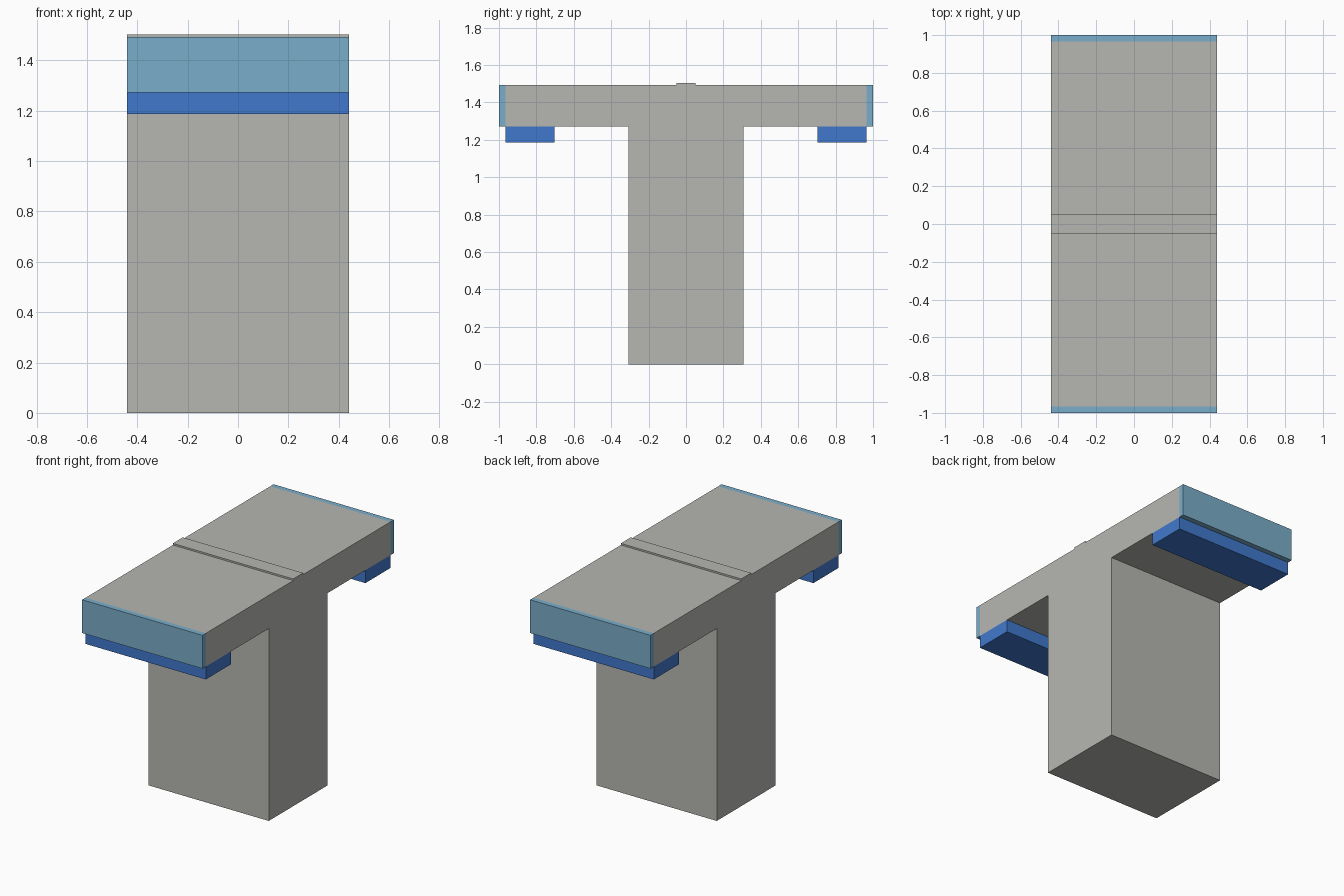
import bpy

if "Cube" in bpy.data.objects:
    bpy.data.objects.remove(bpy.data.objects["Cube"])


def material(name, rgb):
    m = bpy.data.materials.new(name)
    m.diffuse_color = (*rgb, 1.0)
    m.use_nodes = True
    m.node_tree.nodes["Principled BSDF"].inputs["Base Color"].default_value = m.diffuse_color
    return m


GREY = material("concrete grey", (0.468, 0.468, 0.44))
LIGHT = material("light blue", (0.195, 0.423, 0.591))
BLUE = material("strong blue", (0.053, 0.188, 0.61))

HALF_WIDTH = 0.44


def extrude_profile(name, profile, mat):
    """Extrude a (y, z) outline across the full width in x."""
    n = len(profile)
    verts = [(x, y, z) for x in (-HALF_WIDTH, HALF_WIDTH) for y, z in profile]
    faces = [tuple(reversed(range(n))), tuple(range(n, 2 * n))]
    faces += [(i, (i + 1) % n, n + (i + 1) % n, n + i) for i in range(n)]
    mesh = bpy.data.meshes.new(name)
    mesh.from_pydata(verts, [], faces)
    mesh.materials.append(mat)
    obj = bpy.data.objects.new(name, mesh)
    bpy.context.collection.objects.link(obj)
    return obj


def block(name, y0, y1, z0, z1, mat):
    return extrude_profile(name, [(y0, z0), (y1, z0), (y1, z1), (y0, z1)], mat)


# T-shaped pier: column, deck and the low ridge across the middle
right = [(0.307, 0.0), (0.307, 1.272), (0.965, 1.272), (0.965, 1.492),
         (0.052, 1.492), (0.052, 1.503)]
left = [(-y, z) for y, z in reversed(right)]
extrude_profile("pier_and_deck", right + left, GREY)

# End plates and bearing blocks at both ends of the deck
for side, s in (("front", -1), ("back", 1)):
    for name, a, b, z0, z1, mat in (
            ("end_plate", 0.965, 1.0, 1.272, 1.492, LIGHT),
            ("bearing_block", 0.703, 0.965, 1.187, 1.272, BLUE)):
        y0, y1 = sorted((s * a, s * b))
        block(f"{side}_{name}", y0, y1, z0, z1, mat)
